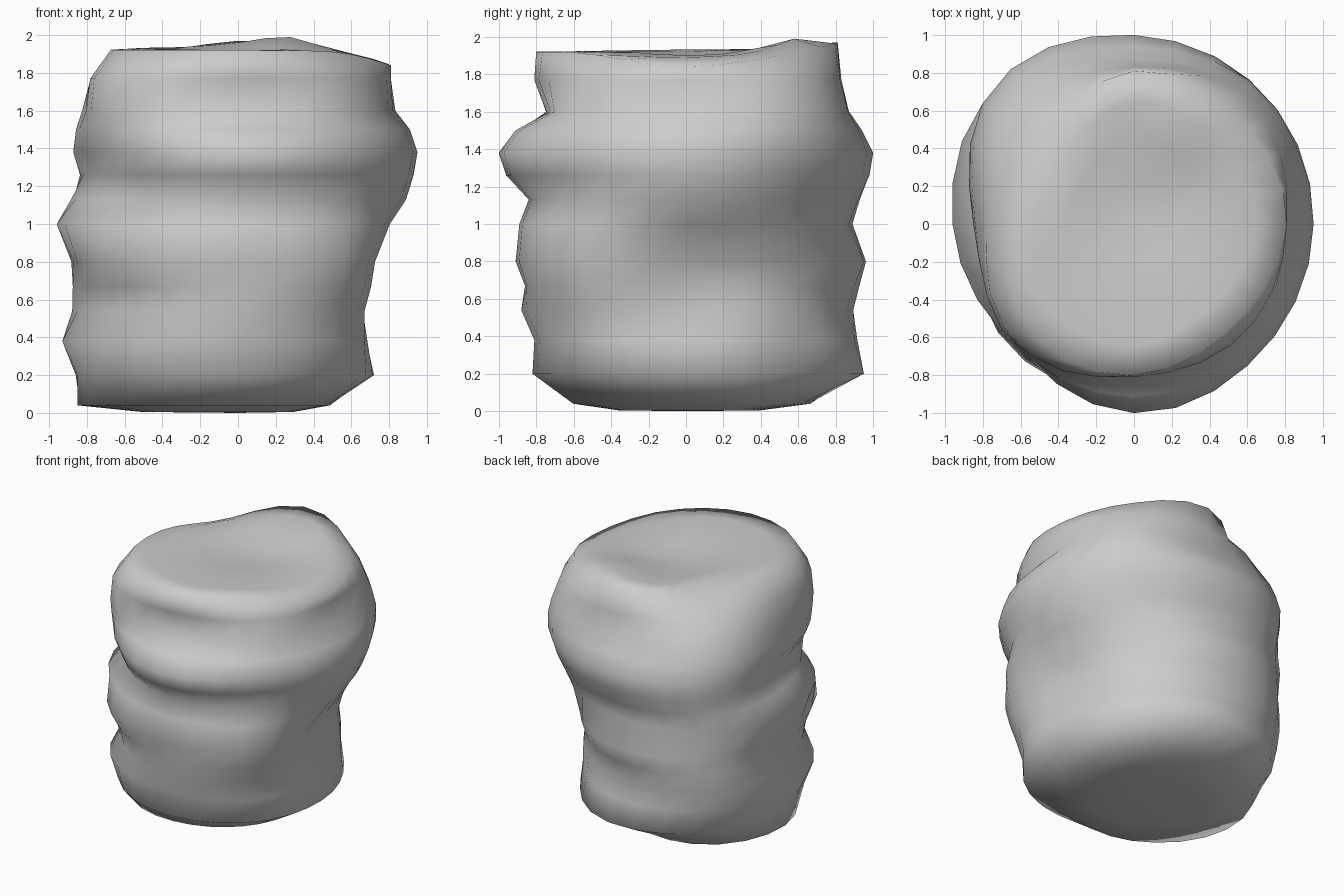
import bpy, bmesh, math

if "Cube" in bpy.data.objects:
    bpy.data.objects.remove(bpy.data.objects["Cube"])

SEG = 28
# Each ring: height, then radius at right, back-right, back, back-left, left, front-left, front, front-right
RINGS = [
    (0.04, .48, .60, .62, .86, .85, .76, .58, .52),
    (0.20, .72, .79, .95, 1.02, .85, .88, .82, .82),
    (0.38, .68, .77, .90, 1.05, .93, .93, .81, .83),
    (0.54, .64, .77, .86, 1.08, .85, .87, .88, .87),
    (0.67, .65, .75, .90, 1.08, .85, .90, .86, .92),
    (0.80, .67, .79, .95, 1.07, .87, .97, .91, .95),
    (1.00, .80, .86, .87, 1.07, .96, .94, .89, .95),
    (1.13, .89, .92, .92, 1.07, .86, .84, .84, .90),
    (1.26, .93, .98, .98, 1.08, .78, .88, .96, .97),
    (1.38, .95, 1.02, 1.0, 1.09, .85, .93, 1.0, 1.0),
    (1.50, .91, 1.02, .94, 1.06, .84, .94, .91, .95),
    (1.60, .82, 1.0, .87, 1.02, .81, .94, .73, .87),
    (1.77, .81, .93, .83, .90, .78, .93, .81, .86),
    (1.90, .81, .82, .81, .68, .66, .82, .80, .78),
]
RIM_HEIGHTS = (0, 1.84, 1.91, 1.97, 1.88, 1.92, 1.92, 1.92, 1.91)


def radius(ring, a, diagonal=0.955):
    """Smooth periodic interpolation of the eight ring values."""
    r = [v * (diagonal if i % 2 else 1) for i, v in enumerate(ring[1:])]
    t = a / (math.pi / 4)
    i = int(t)
    f = t - i
    p0, p1, p2, p3 = (r[(i + k) % 8] for k in (-1, 0, 1, 2))
    return p1 + 0.5 * f * (p2 - p0 + f * (2 * p0 - 5 * p1 + 4 * p2 - p3
                                          + f * (3 * (p1 - p2) + p3 - p0)))


def rim_height(x, y):
    return radius(RIM_HEIGHTS, math.atan2(y, x) % (2 * math.pi), 1)


def top_height(x, y):
    """Slightly uneven top: a shallow dish and one raised spot."""
    dish = 0.06 * math.exp(-((x - 0.05) ** 2 + (y - 0.1) ** 2) / 0.12)
    bump = 0.05 * math.exp(-((x - 0.25) ** 2 + (y - 0.6) ** 2) / 0.06)
    return 1.935 + 0.02 * y - dish + bump - 0.12 * max(0, x - 0.3)


bm = bmesh.new()
angles = [2 * math.pi * k / SEG for k in range(SEG)]


def add_ring(ring, scale, height):
    loop = []
    for a in angles:
        r = radius(ring, a) * scale
        x, y = r * math.cos(a), r * math.sin(a)
        loop.append(bm.verts.new((x, y, height(x, y))))
    return loop


# Underside, lumpy wall, then dished top
loops = [add_ring(RINGS[0], 0.6, lambda x, y: 0.005)]
for ring in RINGS[:-1]:
    loops.append(add_ring(ring, 1, lambda x, y, z=ring[0]: z))
loops.append(add_ring(RINGS[-1], 1, rim_height))
for s in (0.8, 0.55, 0.28):
    loops.append(add_ring(RINGS[-1], s, top_height))

for lo, hi in zip(loops, loops[1:]):
    for k in range(SEG):
        n = (k + 1) % SEG
        bm.faces.new((lo[k], lo[n], hi[n], hi[k]))

# Close the ends
bottom = bm.verts.new((0, 0, 0))
top = bm.verts.new((0, 0, top_height(0, 0)))
for k in range(SEG):
    n = (k + 1) % SEG
    bm.faces.new((loops[0][n], loops[0][k], bottom))
    bm.faces.new((loops[-1][k], loops[-1][n], top))

mesh = bpy.data.meshes.new("lumpy_rock")
bm.to_mesh(mesh)
bm.free()
mesh.shade_smooth()
rock = bpy.data.objects.new("lumpy_rock", mesh)
bpy.context.collection.objects.link(rock)
